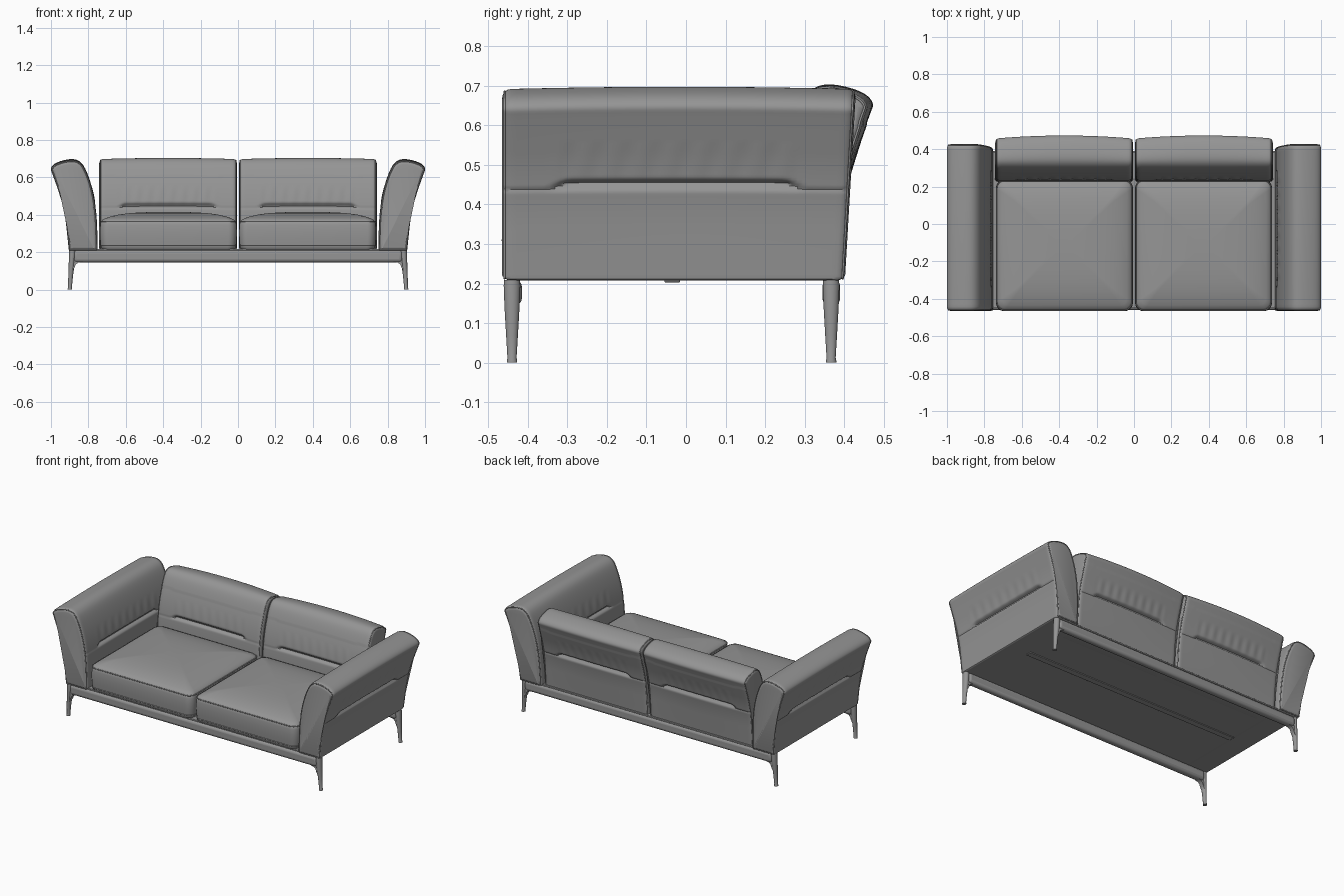
import bpy, bmesh, math
from mathutils import Vector

cube = bpy.data.objects.get("Cube")
if cube:
    bpy.data.objects.remove(cube)


def material(name, value):
    m = bpy.data.materials.new(name)
    m.use_nodes = True
    m.diffuse_color = (value, value, value, 1)
    m.node_tree.nodes["Principled BSDF"].inputs["Base Color"].default_value = (value, value, value, 1)
    return m


GREY = material("grey", 0.3)


def finish(name, bm, bevel=0):
    bmesh.ops.recalc_face_normals(bm, faces=bm.faces)
    me = bpy.data.meshes.new(name)
    bm.to_mesh(me)
    bm.free()
    me.materials.append(GREY)
    ob = bpy.data.objects.new(name, me)
    bpy.context.collection.objects.link(ob)
    me.shade_smooth()
    me.set_sharp_from_angle(angle=math.radians(40))
    if bevel:
        mod = ob.modifiers.new("soft_edges", "BEVEL")
        mod.width, mod.segments = bevel, 4
    return ob


def loft(name, rings):
    """Skin a list of equally sized point rings and cap both ends."""
    bm = bmesh.new()
    rows = [[bm.verts.new(p) for p in ring] for ring in rings]
    for a, b in zip(rows, rows[1:]):
        for i in range(len(a)):
            bm.faces.new((a[i - 1], a[i], b[i], b[i - 1]))
    bm.faces.new(rows[0])
    bm.faces.new(rows[-1])
    return finish(name, bm)


def piping(name, points, radius=0.003):
    cu = bpy.data.curves.new(name, "CURVE")
    cu.dimensions = "3D"
    cu.bevel_depth, cu.bevel_resolution = radius, 1
    sp = cu.splines.new("POLY")
    sp.points.add(len(points) - 1)
    for p, co in zip(sp.points, points):
        p.co = (*co, 1)
    sp.use_cyclic_u = True
    cu.materials.append(GREY)
    ob = bpy.data.objects.new(name, cu)
    bpy.context.collection.objects.link(ob)


def box(name, x, y, z, bevel):
    bm = bmesh.new()
    bmesh.ops.create_cube(bm, size=1)
    for v in bm.verts:
        v.co = [(r[0] + r[1]) / 2 + c * (r[1] - r[0]) for c, r in zip(v.co, (x, y, z))]
    return finish(name, bm, bevel)


def smooth_outline(pts, count):
    """Round a closed control polygon and space its points evenly."""
    pts = [Vector(p) for p in pts]
    for _ in range(4):
        pts = [q for a, b in zip(pts, pts[1:] + pts[:1])
               for q in (a.lerp(b, 0.25), a.lerp(b, 0.75))]
    loop = pts + pts[:1]
    total = sum((b - a).length for a, b in zip(loop, loop[1:]))
    out, walked, target = [], 0, 0
    for a, b in zip(loop, loop[1:]):
        d = (b - a).length
        while target < walked + d and len(out) < count:
            out.append(a.lerp(b, (target - walked) / d))
            target += total / count
        walked += d
    return out


# Flared upholstery section shared by arms and backrests (outward, height)
OUTLINE = smooth_outline([
    (.895, .207), (.905, .209), (.906, .225), (.929, .44), (.993, .62), (1.004, .645),
    (.975, .674), (.90, .694), (.85, .687), (.815, .645), (.775, .53),
    (.755, .40), (.75, .225), (.751, .209), (.76, .207)], 200)


def smoothstep(t):
    t = min(max(t, 0), 1)
    return t * t * (3 - 2 * t)


def padded_panel(name, s0, s1, place, bow=0, lean=0, crown=0.006):
    mid, half, r = (s0 + s1) / 2, (s1 - s0) / 2, 0.022
    arc = [math.radians(a) for a in (0, 22, 45, 68, 90)]
    flat = half - r
    stations = [(-flat - r * math.cos(a), r * (1 - math.sin(a))) for a in arc]
    stations += [(-flat + 2 * flat * i / 60, 0) for i in range(1, 60)]
    stations += [(-s, d) for s, d in reversed(stations[:5])]
    n = len(OUTLINE)

    def ring(s, inset):
        t, pts = s / half, []
        opening = smoothstep((0.74 - abs(t)) / 0.12)
        for i, p in enumerate(OUTLINE):
            tan = (OUTLINE[(i + 1) % n] - OUTLINE[i - 1]).normalized()
            normal = Vector((tan.y, -tan.x))
            # Horizontal seam that opens into a slot, with gathers above it
            off = p.y - (0.436 + 0.011 * opening)
            dent = (0.003 + 0.016 * opening) * math.exp(-(off / (0.004 + 0.005 * opening)) ** 2)
            if 0 < off < 0.11:
                dent += 0.0015 * opening * math.sin(math.pi * off / 0.11) * math.sin(t * 38)
            q = p - normal * (inset + dent)
            high = max(0, (q.y - 0.21) / 0.48)
            outer = smoothstep((q.x - 0.8) / 0.15)
            pts.append(place(q.x - bow * t * t * outer * high,
                             mid + s + lean * high * (t + 1) / 2,
                             q.y + crown * (1 - t * t) * high))
        return pts

    loft(name, [ring(s, d) for s, d in stations])
    for end in (-1, 1):
        piping(name + "_piping", ring(end * (half - 0.006), 0.006))


# Arms and backrests
for side, tag in ((1, "left"), (-1, "right")):
    padded_panel(tag + "_arm", -0.465, 0.402,
                 lambda u, s, z, k=side: Vector((k * u, s, z)), lean=0.028)
    padded_panel(tag + "_backrest", 0.006, 0.742,
                 lambda u, s, z, k=side: Vector((k * s, u - 0.527, z + 0.006 * (z > 0.6))),
                 bow=0.018)


def rounded_rect(cx, cy, hx, hy, r, z):
    pts = []
    for q, (sx, sy) in enumerate(((1, 1), (-1, 1), (-1, -1), (1, -1))):
        for i in range(9):
            a = math.radians(90 * q + 90 * i / 8)
            pts.append(Vector((cx + sx * (hx - r) + r * math.cos(a),
                               cy + sy * (hy - r) + r * math.sin(a), z)))
    return pts


# Seat cushions: stacked rounded rings rising to a soft crown (inset, height)
SEAT = [(.03, .212), (.01, .215), (.003, .225), (.002, .237), (-.001, .27), (-.002, .31),
        (0, .345), (.003, .362), (.012, .373), (.03, .382), (.06, .392), (.10, .401),
        (.16, .409), (.23, .413), (.31, .415)]
for side, tag in ((1, "left"), (-1, "right")):
    def seat_ring(inset, z):
        return rounded_rect(side * 0.372, -0.114, 0.364 - inset, 0.35 - inset,
                            max(0.045 - inset * 0.3, 0.01), z)
    loft(tag + "_seat_cushion", [seat_ring(d, z) for d, z in SEAT])
    for z in (.236, .363):
        piping(tag + "_seat_piping", seat_ring(0.002, z))

# Base frame
box("front_rail", (-.88, .88), (-.46, -.415), (.145, .21), .018)
box("rear_rail", (-.88, .88), (.345, .39), (.145, .21), .018)
box("base_panel", (-.9, .9), (-.45, .385), (.208, .218), .002)
box("centre_bar", (-.76, .76), (-.055, -.015), (.203, .21), .003)

# Tapered legs with a curved web into the rail (height, x, x radius, y radius)
LEG = [(0, .899, .012, .013), (.005, .899, .012, .013), (.012, .898, .010, .0115),
       (.07, .895, .0125, .015), (.14, .889, .016, .019), (.195, .886, .018, .021),
       (.209, .886, .017, .020)]
WEB = [(.888, .09), (.875, .115), (.868, .134), (.856, .143), (.835, .148), (.835, .20), (.888, .20)]
for sx, xn in ((1, "left"), (-1, "right")):
    for cy, yn in ((-.44, "front"), (.367, "rear")):
        loft(f"{yn}_{xn}_leg", [
            [Vector((sx * (x + rx * math.cos(a)), cy + ry * math.sin(a), z))
             for a in (math.tau * i / 20 for i in range(20))] for z, x, rx, ry in LEG])
        loft(f"{yn}_{xn}_leg_web", [
            [Vector((sx * x, cy + dy, z)) for x, z in WEB] for dy in (-.014, .014)])
